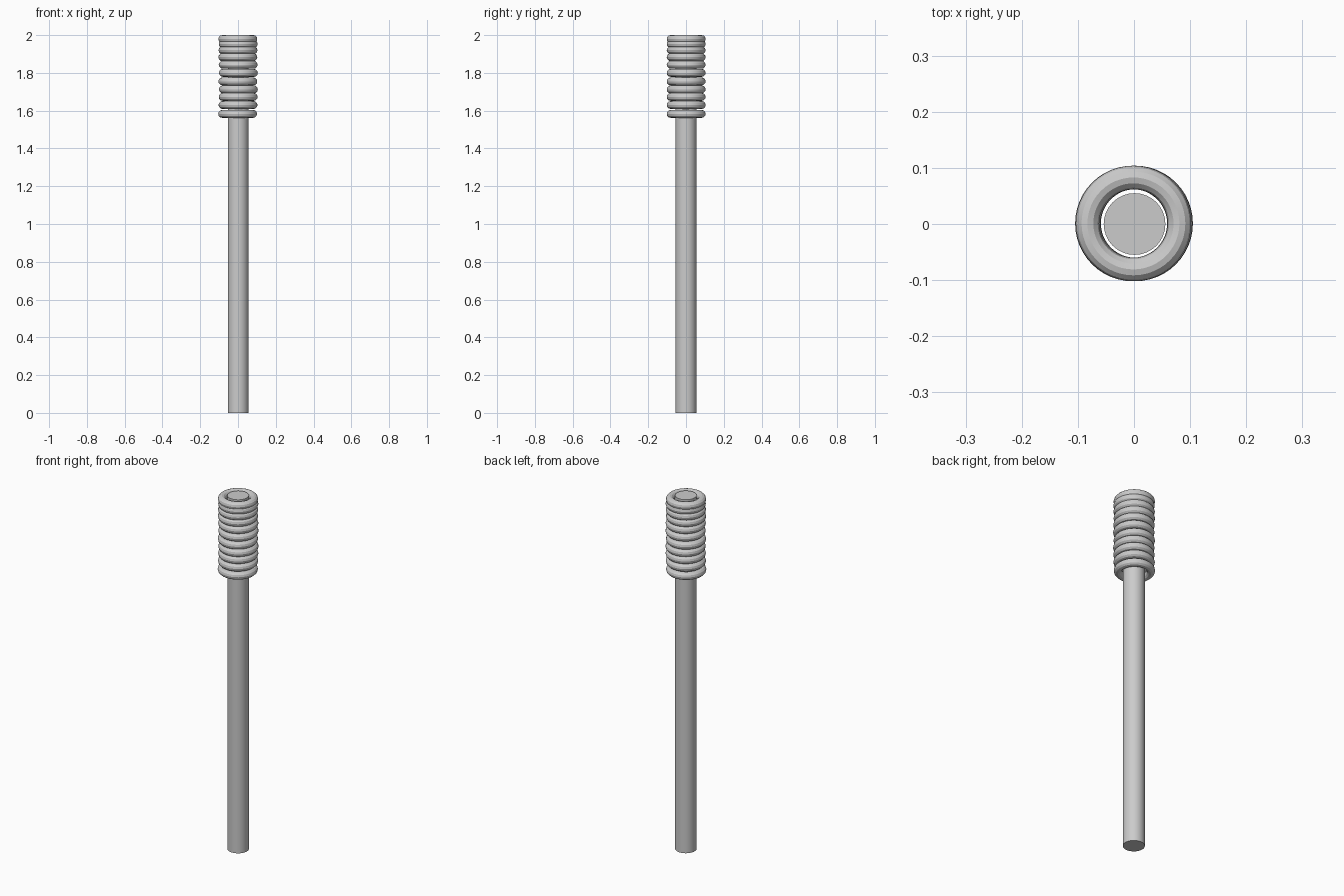
import bpy
from math import radians

cube = bpy.data.objects.get("Cube")
if cube:
    bpy.data.objects.remove(cube, do_unlink=True)

grey = bpy.data.materials.new("plain grey")
grey.use_nodes = True
colour = (0.6, 0.6, 0.6, 1)
grey.diffuse_color = colour
grey.node_tree.nodes["Principled BSDF"].inputs["Base Color"].default_value = colour


def finish(name):
    obj = bpy.context.object
    obj.name = name
    obj.data.materials.append(grey)
    bpy.ops.object.shade_smooth_by_angle(angle=radians(25))


# Long straight rod
bpy.ops.mesh.primitive_cylinder_add(vertices=32, radius=0.055, depth=2,
                                    location=(0.001, 0, 1))
finish("rod")

# Loose stack of rings, packed closer toward the top and slightly misaligned
heights = [1.583, 1.63, 1.673, 1.713, 1.755, 1.8, 1.843, 1.883, 1.92, 1.953, 1.979]
shifts = [-0.002, 0, 0.001, 0.002, -0.001, 0.002, 0.001, -0.001, 0, 0.001, -0.001]
for i, (z, x) in enumerate(zip(heights, shifts)):
    bpy.ops.mesh.primitive_torus_add(major_segments=48, minor_segments=12,
                                     major_radius=0.082, minor_radius=0.021,
                                     location=(x, 0.001, z))
    finish(f"ring_{i + 1}")
